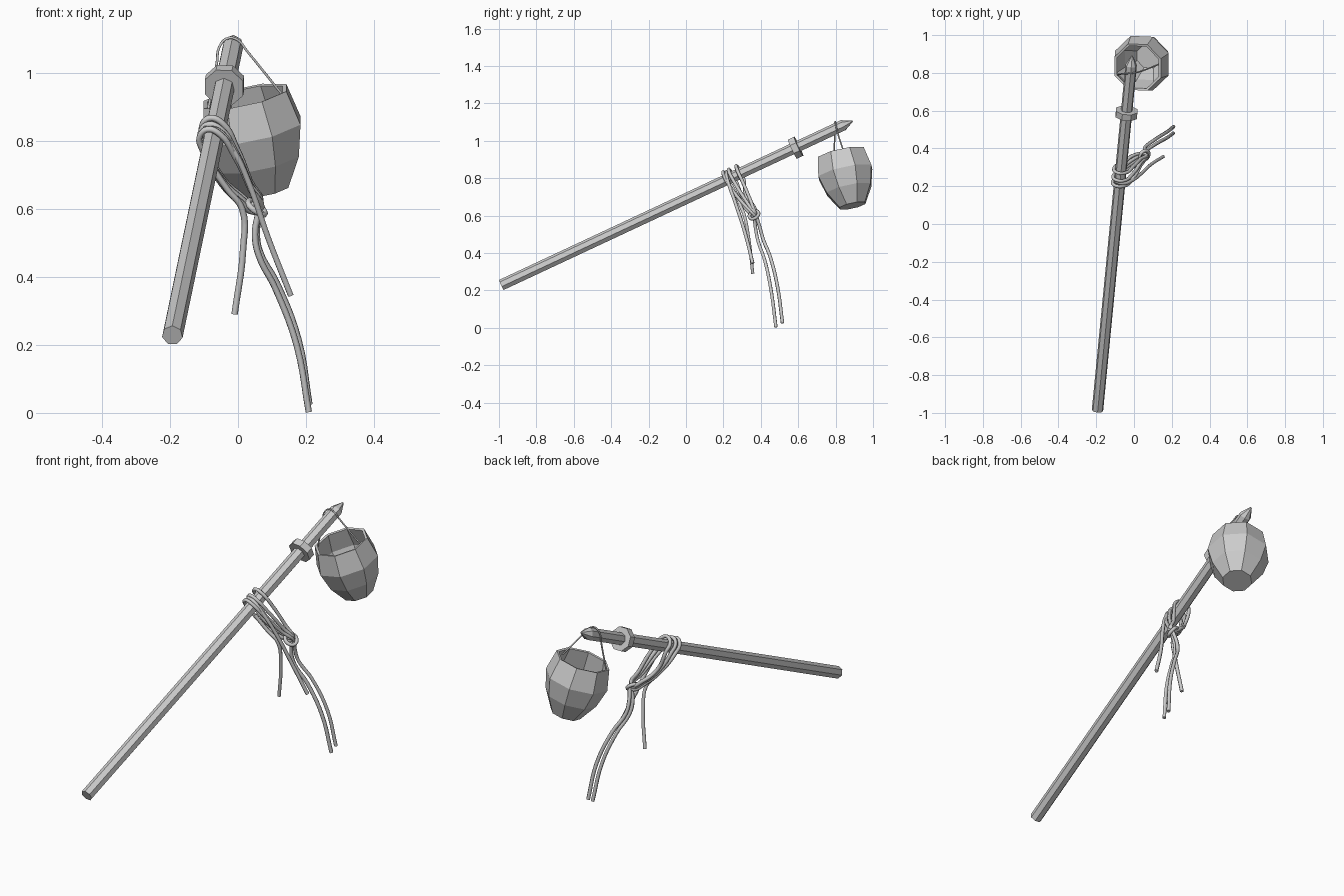
import bpy, bmesh, math
from mathutils import Vector

if "Cube" in bpy.data.objects:
    bpy.data.objects.remove(bpy.data.objects["Cube"])


def lathe(name, base, axis, profile, sides, phase=0.0, cap_end=True, wall=0.0):
    """Sweep (distance, radius) rings along an axis, leaving flat facets."""
    base, axis = Vector(base), Vector(axis).normalized()
    side = Vector((1, 0, 0))
    side = (side - axis * side.dot(axis)).normalized()
    up = axis.cross(side)
    bm = bmesh.new()
    rings = []
    for dist, rad in profile:
        ring = []
        for i in range(sides):
            a = phase + 2 * math.pi * i / sides
            ring.append(bm.verts.new(base + axis * dist + (side * math.cos(a) + up * math.sin(a)) * rad))
        rings.append(ring)
    for r0, r1 in zip(rings, rings[1:]):
        for i in range(sides):
            j = (i + 1) % sides
            bm.faces.new((r0[i], r0[j], r1[j], r1[i]))
    bm.faces.new(rings[0][::-1])
    if cap_end:
        bm.faces.new(rings[-1])
    bm.normal_update()
    mesh = bpy.data.meshes.new(name)
    bm.to_mesh(mesh)
    bm.free()
    obj = bpy.data.objects.new(name, mesh)
    bpy.context.collection.objects.link(obj)
    if wall:
        mod = obj.modifiers.new("wall", 'SOLIDIFY')
        mod.thickness = wall
        mod.offset = -1
    return obj


def cord(name, points, radius, closed=False, smooth=True):
    """Round cord through a handful of points."""
    data = bpy.data.curves.new(name, 'CURVE')
    data.dimensions = '3D'
    data.bevel_depth = radius
    data.bevel_resolution = 1
    data.resolution_u = 5
    data.use_fill_caps = True
    spline = data.splines.new('BEZIER')
    spline.bezier_points.add(len(points) - 1)
    for bp, p in zip(spline.bezier_points, points):
        bp.co = p
        bp.handle_left_type = bp.handle_right_type = 'AUTO' if smooth else 'VECTOR'
    spline.use_cyclic_u = closed
    obj = bpy.data.objects.new(name, data)
    bpy.context.collection.objects.link(obj)
    return obj


# Slanted pole with a pointed tip
foot = Vector((-0.193, -0.986, 0.228))
tip = Vector((-0.01, 0.89, 1.105))
axis = tip - foot
length = axis.length
lathe("pole", foot, axis, [(0, 0.031), (length - 0.055, 0.031), (length, 0.004)], 7, phase=math.pi / 14)

# Collar near the tip
collar_at = foot.lerp(tip, 0.838)
lathe("collar", collar_at - axis.normalized() * 0.018, axis, [(0, 0.061), (0.036, 0.061)], 8, phase=math.pi / 8)

# Tilted hanging bucket, open at the top
bottom, top = Vector((0.08, 0.89, 0.653)), Vector((0.02, 0.83, 0.93))
lathe("bucket", bottom, top - bottom,
      [(0, 0.075), (0.09, 0.13), (0.185, 0.157), (0.29, 0.135)], 8,
      phase=math.pi / 8, cap_end=False, wall=0.013)

# Wire handle over the pole
cord("bucket_handle", [(-0.088, 0.79, 0.89), (-0.062, 0.795, 1.03), (-0.055, 0.795, 1.075),
                       (-0.03, 0.797, 1.101), (0.0, 0.80, 1.095), (0.025, 0.805, 1.065),
                       (0.13, 0.845, 0.935)], 0.004)

# Rope loops wrapped over the pole and gathered at the knot
ROPE = 0.0095
for k, (dy, sag) in enumerate([(0.0, 0.0), (0.03, 0.012), (0.07, 0.02)]):
    dx, dz = 0.0975 * dy, 0.471 * dy
    cord("rope_loop_%d" % (k + 1), [
        (0.06, 0.37, 0.595 + sag), (0.0, 0.33 + dy / 2, 0.625 + sag), (-0.06, 0.285 + dy / 2, 0.69 + sag),
        (-0.105 + dx, 0.235 + dy, 0.775 + dz), (-0.113 + dx, 0.215 + dy, 0.81 + dz),
        (-0.09 + dx, 0.20 + dy, 0.833 + dz), (-0.055 + dx, 0.20 + dy, 0.82 + dz),
        (-0.01 + dx, 0.235 + dy, 0.755 + sag), (0.035, 0.31 + dy / 2, 0.66 + sag)], ROPE, closed=True)

# Knot band
cord("rope_knot", [(0.03, 0.35, 0.615), (0.065, 0.345, 0.585), (0.078, 0.375, 0.59), (0.05, 0.385, 0.62)],
     ROPE, closed=True)

# Hanging rope ends: two long, two short
cord("long_rope_end_1", [(0.065, 0.375, 0.60), (0.056, 0.398, 0.525), (0.064, 0.412, 0.475),
                         (0.115, 0.45, 0.38), (0.178, 0.49, 0.215), (0.21, 0.516, 0.025)], ROPE)
cord("long_rope_end_2", [(0.06, 0.365, 0.59), (0.05, 0.373, 0.525), (0.06, 0.385, 0.465),
                         (0.11, 0.42, 0.365), (0.172, 0.455, 0.20), (0.208, 0.481, 0.003)], ROPE)
cord("short_rope_end_1", [(-0.10, 0.225, 0.835), (-0.06, 0.215, 0.83), (-0.01, 0.23, 0.765),
                          (0.03, 0.26, 0.68), (0.09, 0.315, 0.51), (0.155, 0.357, 0.345)], ROPE)
cord("short_rope_end_2", [(-0.085, 0.26, 0.735), (-0.03, 0.29, 0.655), (0.012, 0.312, 0.60),
                          (0.015, 0.335, 0.48), (-0.01, 0.357, 0.29)], ROPE)
